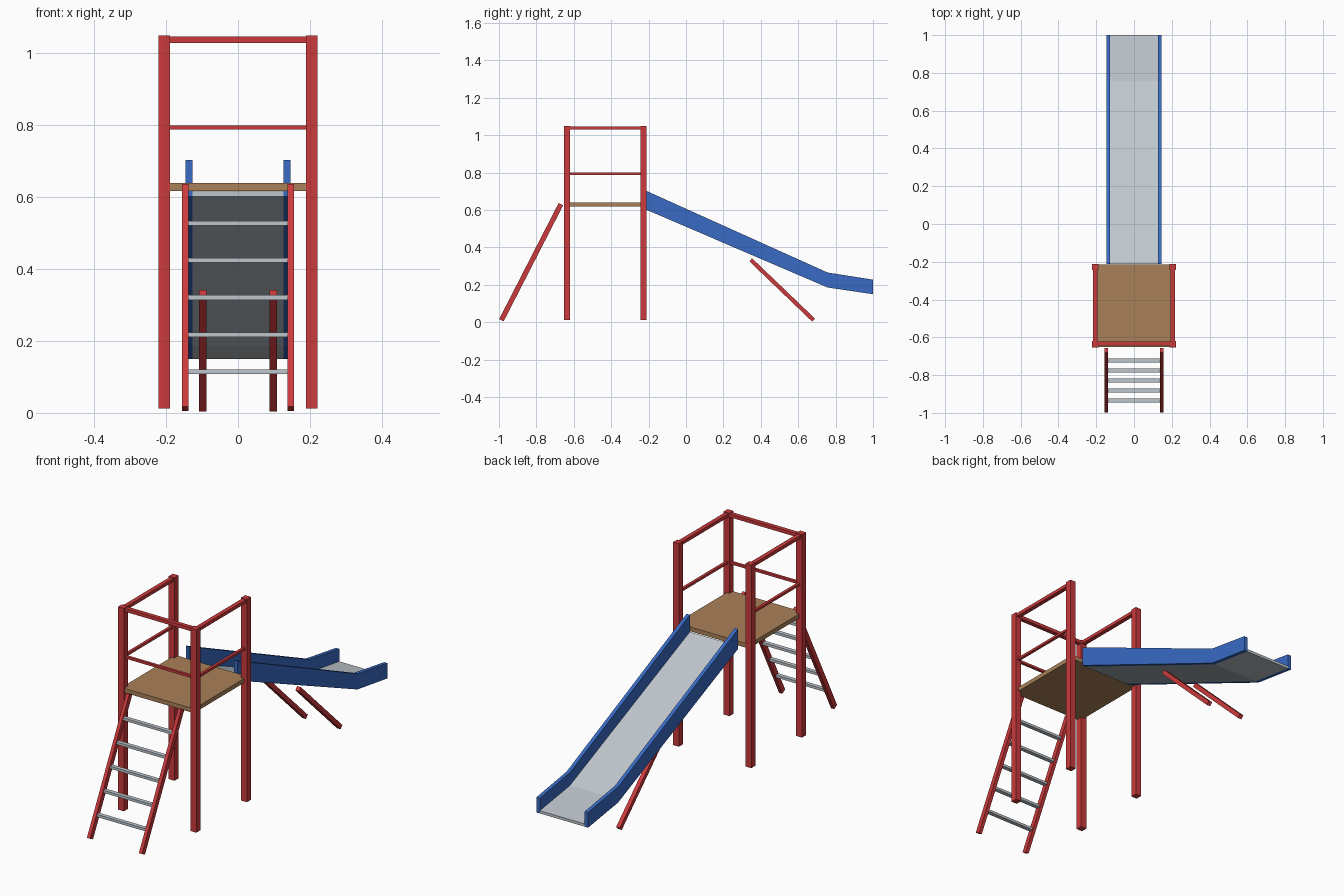
import bpy, bmesh, math
from mathutils import Vector

cube = bpy.data.objects.get("Cube")
if cube:
    bpy.data.objects.remove(cube, do_unlink=True)


def material(name, rgb):
    m = bpy.data.materials.new(name)
    m.use_nodes = True
    m.diffuse_color = (*rgb, 1)
    m.node_tree.nodes["Principled BSDF"].inputs["Base Color"].default_value = (*rgb, 1)
    return m


red = material("red paint", (0.60, 0.042, 0.046))
blue = material("blue paint", (0.04, 0.145, 0.55))
steel = material("grey metal", (0.52, 0.57, 0.61))
wood = material("brown wood", (0.40, 0.22, 0.10))


def finish(name, bm, mat):
    bmesh.ops.recalc_face_normals(bm, faces=bm.faces)
    mesh = bpy.data.meshes.new(name)
    bm.to_mesh(mesh)
    bm.free()
    mesh.materials.append(mat)
    ob = bpy.data.objects.new(name, mesh)
    bpy.context.collection.objects.link(ob)
    return ob


def box(name, centre, size, mat):
    bm = bmesh.new()
    bmesh.ops.create_cube(bm, size=1)
    bmesh.ops.scale(bm, vec=size, verts=bm.verts)
    ob = finish(name, bm, mat)
    ob.location = centre
    return ob


def beam(name, x, start, end, width, depth, mat):
    """Square-ended beam leaning in the y-z plane."""
    a, b = Vector((x, *start)), Vector((x, *end))
    d = b - a
    ob = box(name, (a + b) / 2, (width, depth, d.length), mat)
    ob.rotation_euler.x = math.atan2(-d.y, d.z)
    return ob


def prism(name, profile, x0, x1, mat):
    """Extrude a y-z profile from x0 to x1."""
    bm = bmesh.new()
    face = bm.faces.new([bm.verts.new((x0, y, z)) for y, z in profile])
    out = bmesh.ops.extrude_face_region(bm, geom=[face])
    moved = [v for v in out["geom"] if isinstance(v, bmesh.types.BMVert)]
    bmesh.ops.translate(bm, vec=(x1 - x0, 0, 0), verts=moved)
    return finish(name, bm, mat)


SIDES = (("left", 1), ("right", -1))
POST_X, FRONT_Y, BACK_Y = 0.205, -0.637, -0.228
MID_Y, SPAN_Y = (FRONT_Y + BACK_Y) / 2, BACK_Y - FRONT_Y

# Tower posts and deck
for side, s in SIDES:
    for end, y in (("front", FRONT_Y), ("back", BACK_Y)):
        box(f"{end}_{side}_post", (s * POST_X, y, 0.531), (0.033, 0.033, 1.038), red)
box("platform", (0, MID_Y, 0.629), (2 * POST_X, SPAN_Y + 0.026, 0.022), wood)

# Guard rails on three sides, open towards the slide
for level, z, h, w in (("top", 1.038, 0.017, 0.022), ("middle", 0.794, 0.012, 0.014)):
    box(f"{level}_front_rail", (0, FRONT_Y + 0.004, z), (2 * POST_X, w, h), red)
    for side, s in SIDES:
        box(f"{level}_{side}_rail", (s * POST_X, MID_Y, z), (w, SPAN_Y, h), red)

# Ladder
foot, top = Vector((-0.987, 0.011)), Vector((-0.669, 0.631))
for side, s in SIDES:
    beam(f"ladder_{side}_stringer", s * 0.147, foot, top, 0.018, 0.027, red)
for i in range(1, 6):
    y, z = foot.lerp(top, i / 6)
    box(f"ladder_rung_{i}", (0, y, z), (0.28, 0.021, 0.013), steel)

# Slide bed and side walls share the same lower line
lower = [(-0.213, 0.602), (0.757, 0.186), (1.0, 0.150)]
upper = [(1.0, 0.228), (0.757, 0.266), (-0.213, 0.703)]
for side, s in SIDES:
    prism(f"slide_{side}_wall", lower + upper, s * 0.127, s * 0.146, blue)
bed_top = [(y, z + 0.014) for y, z in reversed(lower)]
prism("slide_bed", lower + bed_top, -0.127, 0.127, steel)

# Slide supports
for side, s in SIDES:
    beam(f"slide_{side}_support", s * 0.098, (0.682, 0.012), (0.346, 0.334), 0.021, 0.022, red)
